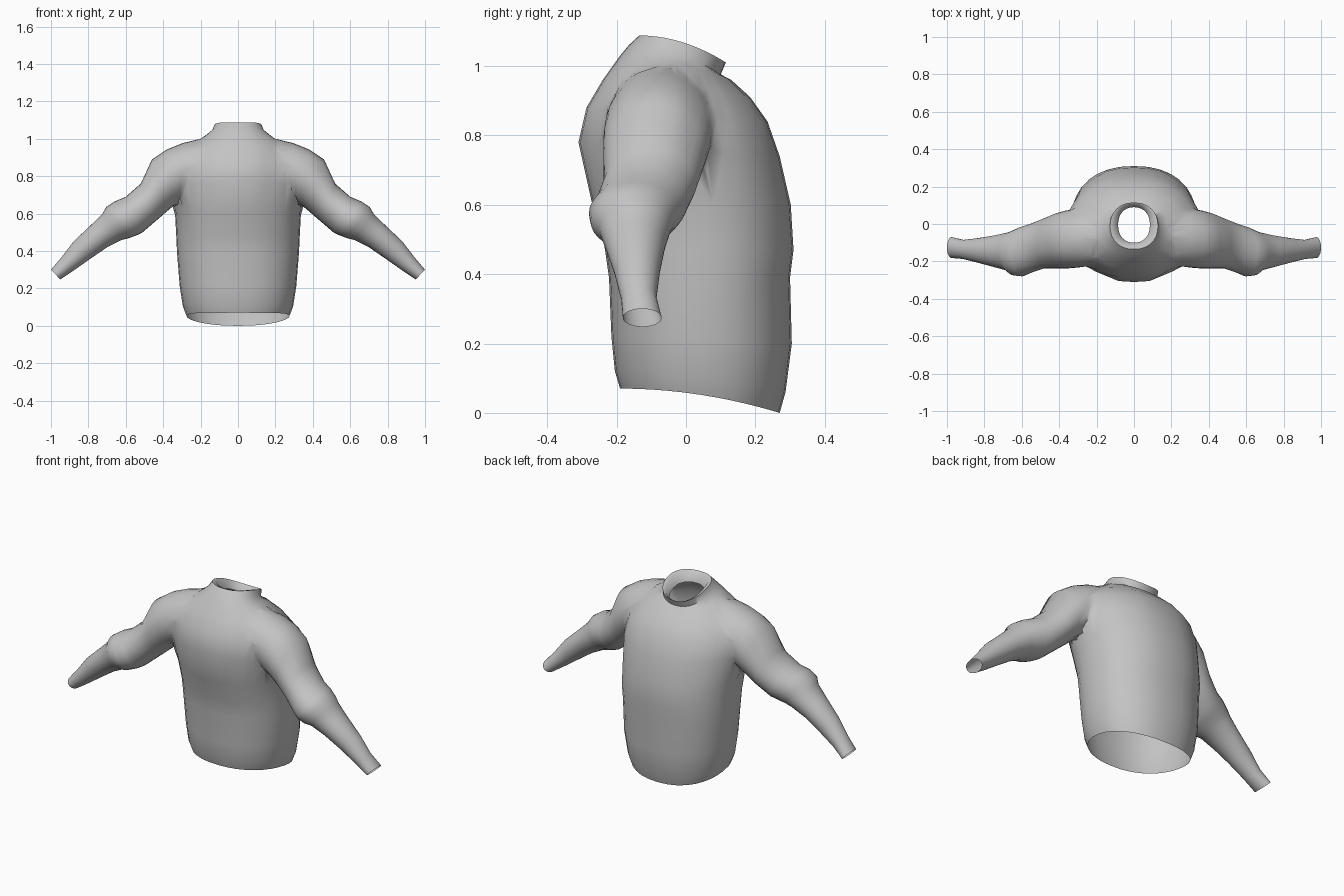
import bpy, bmesh, math
from mathutils import Vector

cube = bpy.data.objects.get("Cube")
if cube:
    bpy.data.objects.remove(cube, do_unlink=True)

SEGMENTS = 32

cloth = bpy.data.materials.new("grey_cloth")
cloth.use_nodes = True
grey = (0.55, 0.55, 0.55, 1)
cloth.diffuse_color = grey
cloth.node_tree.nodes["Principled BSDF"].inputs["Base Color"].default_value = grey


def spow(v, p):
    return math.copysign(abs(v) ** p, v)


def angles():
    return [2 * math.pi * i / SEGMENTS for i in range(SEGMENTS)]


def loft(name, rings):
    """Closed solid through a list of point rings, capped at both ends."""
    bm = bmesh.new()
    loops = [[bm.verts.new(p) for p in ring] for ring in rings]
    for a, b in zip(loops, loops[1:]):
        for i in range(SEGMENTS):
            j = (i + 1) % SEGMENTS
            bm.faces.new((a[i], a[j], b[j], b[i]))
    bm.faces.new(loops[0])
    bm.faces.new(loops[-1])
    bmesh.ops.recalc_face_normals(bm, faces=bm.faces)
    mesh = bpy.data.meshes.new(name)
    bm.to_mesh(mesh)
    bm.free()
    mesh.materials.append(cloth)
    obj = bpy.data.objects.new(name, mesh)
    bpy.context.collection.objects.link(obj)
    return obj


def body_ring(half_width, y_front, y_back, z_front, z_back):
    """Rounded outline whose height curves from front to back."""
    mid, depth = (y_front + y_back) / 2, (y_back - y_front) / 2
    points = []
    for a in angles():
        y = mid + depth * spow(math.sin(a), 0.9)
        t = (y - y_front) / (2 * depth)
        points.append((half_width * spow(math.cos(a), 0.9), y,
                       z_front + (z_back - z_front) * t * t))
    return points


def sleeve_ring(side, upper, lower, y_front, y_back):
    """Oval between an upper and a lower outline point."""
    top, low = Vector((upper[0], 0, upper[1])), Vector((lower[0], 0, lower[1]))
    centre = (top + low) / 2 + Vector((0, (y_front + y_back) / 2, 0))
    points = []
    for a in angles():
        p = centre + (top - low) / 2 * math.cos(a)
        p.y += (y_back - y_front) / 2 * math.sin(a)
        points.append((p.x * side, p.y, p.z))
    return points


# Body from hem to the collar, which folds inward at the rim
body = [
    (.275, -.19, .27, .07, .0), (.295, -.205, .287, .12, .06),
    (.312, -.215, .305, .22, .2), (.326, -.222, .30, .39, .39),
    (.33, -.235, .31, .48, .47), (.338, -.27, .302, .6, .6),
    (.36, -.31, .27, .78, .74), (.35, -.287, .235, .88, .84),
    (.27, -.24, .185, .96, .91), (.175, -.19, .13, 1.03, .96),
    (.14, -.165, .10, 1.06, .975), (.128, -.135, .115, 1.088, 1.01),
    (.108, -.115, .105, 1.08, 1.005), (.085, -.10, .09, 1.03, .97),
]
shirt = loft("shirt", [body_ring(*r) for r in body])

# Sleeves from inside the shoulder to the cuff, with a gathered elbow
sleeve = [
    ((.2, 1.0), (.24, .7), -.22, .06), ((.3, .98), (.3, .67), -.235, .08),
    ((.38, .95), (.34, .645), -.24, .075), ((.46, .89), (.38, .61), -.24, .06),
    ((.52, .76), (.44, .56), -.237, .03), ((.6, .69), (.51, .5), -.262, .0),
    ((.66, .665), (.54, .485), -.28, -.015), ((.705, .635), (.58, .47), -.275, -.035),
    ((.725, .6), (.62, .46), -.25, -.045), ((.78, .545), (.7, .42), -.232, -.06),
    ((.88, .45), (.78, .365), -.207, -.075), ((.945, .365), (.88, .295), -.187, -.085),
    ((1.0, .3), (.95, .248), -.182, -.07),
]
bpy.context.view_layer.objects.active = shirt
for side, name in ((1, "left_sleeve"), (-1, "right_sleeve")):
    arm = loft(name, [sleeve_ring(side, *r) for r in sleeve])
    join = shirt.modifiers.new(name, 'BOOLEAN')
    join.operation = 'UNION'
    join.solver = 'EXACT'
    join.object = arm
    bpy.ops.object.modifier_apply(modifier=name)
    bpy.data.objects.remove(arm, do_unlink=True)

# Open the hem, neck and cuffs by removing the many-sided caps
bm = bmesh.new()
bm.from_mesh(shirt.data)
caps = [f for f in bm.faces if len(f.verts) >= SEGMENTS]
bmesh.ops.delete(bm, geom=caps, context='FACES')
# Soften the shoulder seams, leaving open borders in place
soft = [v for v in bm.verts if not v.is_boundary and .6 < v.co.z < 1.0
        and .15 < abs(v.co.x) < .45]
for _ in range(2):
    bmesh.ops.smooth_vert(bm, verts=soft, factor=0.4,
                          use_axis_x=True, use_axis_y=True, use_axis_z=True)
bm.to_mesh(shirt.data)
bm.free()

shirt.select_set(True)
bpy.ops.object.shade_smooth_by_angle(angle=math.radians(60))
